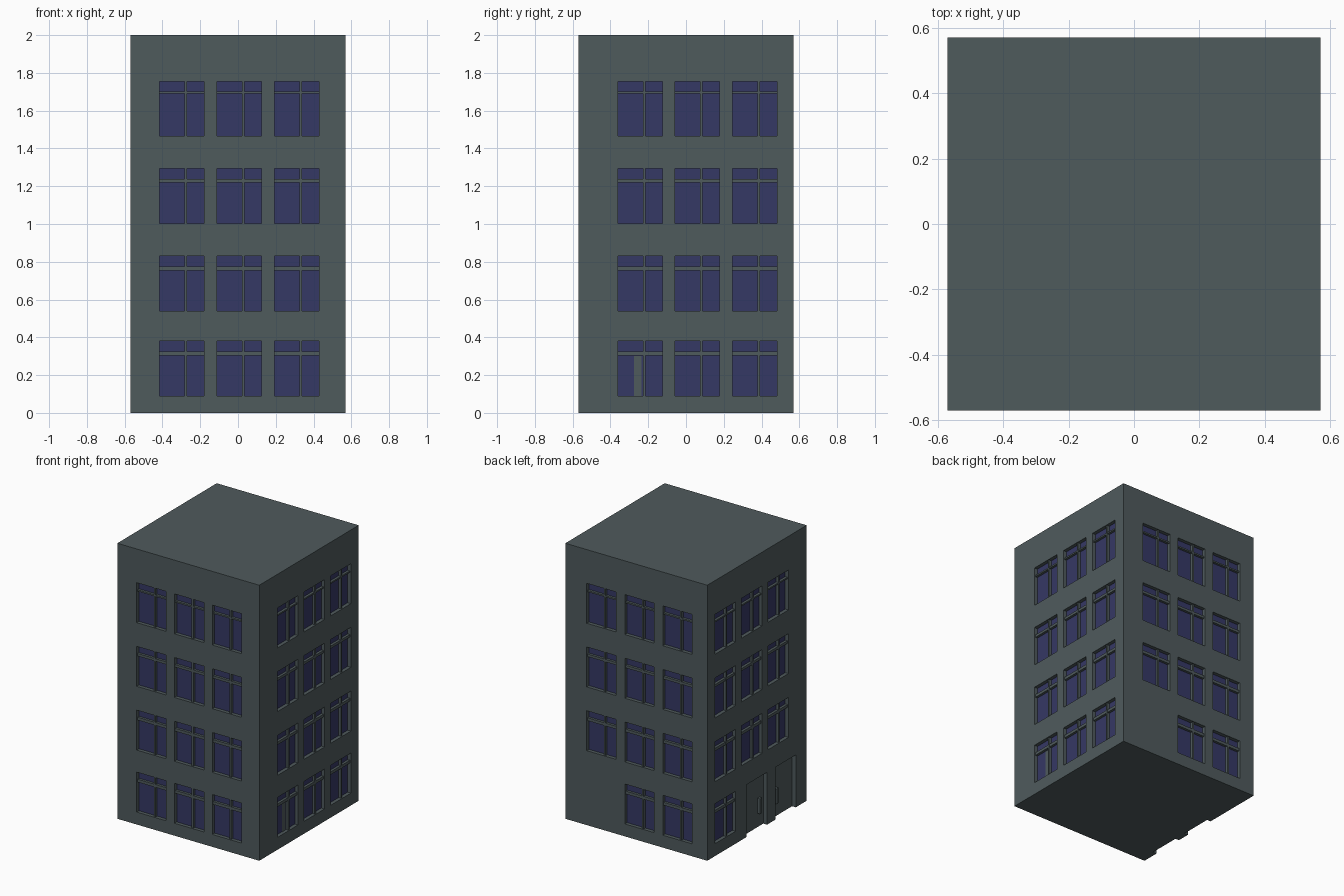
import bpy, bmesh, math
from mathutils import Matrix, Vector

if "Cube" in bpy.data.objects:
    bpy.data.objects.remove(bpy.data.objects["Cube"])

HALF = 0.57      # half width of the block
HEIGHT = 2.0
DEPTH = 0.03     # window and door recess


def material(name, rgb):
    m = bpy.data.materials.new(name)
    m.diffuse_color = (*rgb, 1)
    m.use_nodes = True
    m.node_tree.nodes["Principled BSDF"].inputs["Base Color"].default_value = m.diffuse_color
    return m


wall_mat = material("grey_green_wall", (0.078, 0.103, 0.108))
glass_mat = material("blue_glass", (0.036, 0.040, 0.130))

# Facade angles: u runs to the right when seen from outside
FACES = {"front": 0, "right": 90, "back": 180, "left": 270}


def add_box(bm, face, u0, u1, z0, z1, d0, d1):
    """Box on a facade; d is the distance inward from the wall surface."""
    rot = Matrix.Rotation(math.radians(FACES[face]), 4, 'Z')
    centre = Vector(((u0 + u1) / 2, -HALF + (d0 + d1) / 2, (z0 + z1) / 2))
    size = Matrix.Diagonal((u1 - u0, d1 - d0, z1 - z0, 1))
    bmesh.ops.create_cube(bm, size=1, matrix=rot @ Matrix.Translation(centre) @ size)


def make_object(name, bm, mat):
    me = bpy.data.meshes.new(name)
    bm.to_mesh(me)
    bm.free()
    me.materials.append(mat)
    ob = bpy.data.objects.new(name, me)
    bpy.context.collection.objects.link(ob)
    return ob


WIN_W, WIN_H = 0.236, 0.29
FLOORS = [0.09, 0.54, 1.003, 1.465]
COLUMNS = {
    "front": [-0.415, -0.111, 0.193],
    "right": [-0.361, -0.058, 0.245],
    "back": [-0.398, -0.092, 0.213],
    "left": [-0.481, -0.178, 0.125],
}
DOORS = [(-0.12, 0.115), (0.21, 0.445)]
BAR_Z = [0.215, 0.215, 0.217, 0.225]   # height of the crossbar in each floor's windows

cut, glass, bars = bmesh.new(), bmesh.new(), bmesh.new()

# Windows: recess, glass plate and cross-shaped bars
for face, columns in COLUMNS.items():
    for floor, z in enumerate(FLOORS):
        for col, u in enumerate(columns):
            if floor == 0 and (face == "back" and col == 0 or face == "left" and col > 0):
                continue
            add_box(cut, face, u, u + WIN_W, z, z + WIN_H, -0.05, DEPTH)
            add_box(glass, face, u, u + WIN_W, z, z + WIN_H, DEPTH - 0.004, DEPTH + 0.002)
            add_box(bars, face, u + 0.133, u + 0.146, z, z + WIN_H, 0.007, DEPTH)
            add_box(bars, face, u, u + WIN_W, z + BAR_Z[floor], z + 0.236, 0.008, DEPTH)

# Grey strip in the corner ground floor window
add_box(bars, "right", -0.275, -0.235, 0.09, 0.30, DEPTH - 0.007, DEPTH)

# Door recesses on the left side
for u0, u1 in DOORS:
    add_box(cut, "left", u0, u1, -0.05, 0.38, -0.05, DEPTH)

# Main block with the recesses cut in
block = bmesh.new()
bmesh.ops.create_cube(block, size=1, matrix=Matrix.Translation((0, 0, HEIGHT / 2))
                      @ Matrix.Diagonal((2 * HALF, 2 * HALF, HEIGHT, 1)))
building = make_object("building_block", block, wall_mat)
cutter = make_object("recess_cutter", cut, wall_mat)
cutter.hide_render = True
mod = building.modifiers.new("recesses", 'BOOLEAN')
mod.operation = 'DIFFERENCE'
mod.solver = 'EXACT'
mod.object = cutter
bpy.context.view_layer.update()
deps = bpy.context.evaluated_depsgraph_get()
cut_mesh = bpy.data.meshes.new_from_object(building.evaluated_get(deps))
building.modifiers.clear()
building.data = cut_mesh
bpy.data.objects.remove(cutter)

make_object("window_glass", glass, glass_mat)
make_object("window_bars", bars, wall_mat)

# Door handles
handles = bmesh.new()
for u in (0.06, 0.25):
    add_box(handles, "left", u - 0.011, u + 0.011, 0.10, 0.21, 0.008, DEPTH)
make_object("door_handles", handles, wall_mat)
